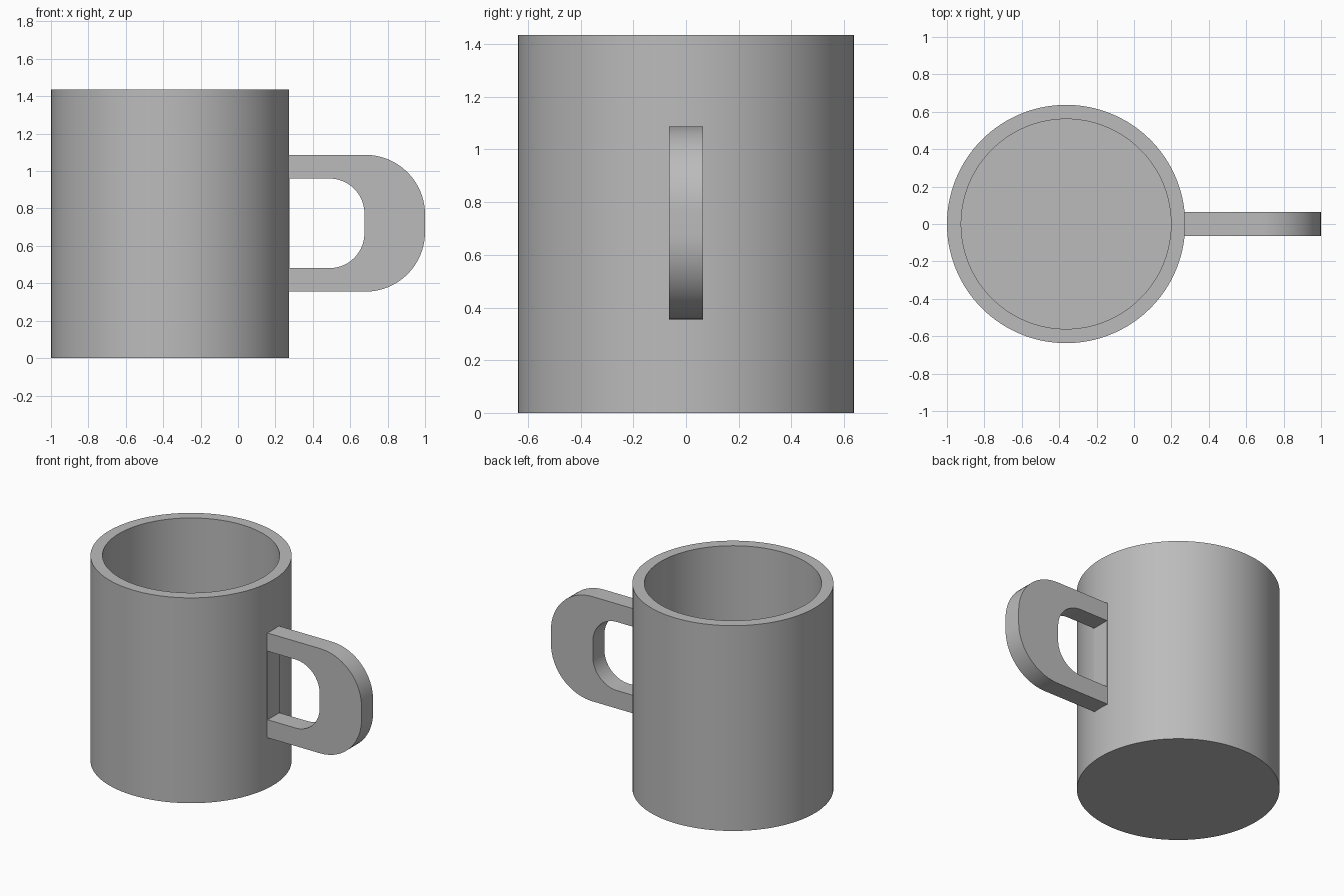
import bpy, bmesh
from math import cos, sin, pi, radians

if "Cube" in bpy.data.objects:
    bpy.data.objects.remove(bpy.data.objects["Cube"])

grey = bpy.data.materials.new("plain grey")
grey.use_nodes = True
colour = (0.5, 0.5, 0.5, 1)
grey.diffuse_color = colour
grey.node_tree.nodes["Principled BSDF"].inputs["Base Color"].default_value = colour


def finish(name, bm):
    bmesh.ops.recalc_face_normals(bm, faces=bm.faces)
    mesh = bpy.data.meshes.new(name)
    bm.to_mesh(mesh)
    bm.free()
    mesh.materials.append(grey)
    obj = bpy.data.objects.new(name, mesh)
    bpy.context.collection.objects.link(obj)
    bpy.ops.object.select_all(action="DESELECT")
    obj.select_set(True)
    bpy.context.view_layer.objects.active = obj
    bpy.ops.object.shade_smooth_by_angle(angle=radians(30))
    return obj


def bridge(bm, a, b):
    """Join two closed rings of vertices with quads."""
    n = len(a)
    for i in range(n):
        j = (i + 1) % n
        bm.faces.new((a[i], a[j], b[j], b[i]))


# Cup body: outer wall, flat rim, inner wall and floor
RADIUS, INNER, HEIGHT, FLOOR, SIDES = 0.637, 0.561, 1.435, 0.08, 128
CENTRE = RADIUS - 1
bm = bmesh.new()
rings = []
for r, z in ((RADIUS, 0), (RADIUS, HEIGHT), (INNER, HEIGHT), (INNER, FLOOR)):
    rings.append([bm.verts.new((CENTRE + r * cos(2 * pi * i / SIDES),
                                r * sin(2 * pi * i / SIDES), z)) for i in range(SIDES)])
for low, high in zip(rings, rings[1:]):
    bridge(bm, low, high)
bm.faces.new(rings[0])
bm.faces.new(rings[-1])
finish("cup_body", bm)


def d_outline(left, right, low, high, radius, steps=20):
    """D shape in x and z: square on the left, rounded corners on the right."""
    points = [(left, low)]
    for z, start in ((low + radius, -pi / 2), (high - radius, 0)):
        for i in range(steps + 1):
            a = start + pi / 2 * i / steps
            points.append((right - radius + radius * cos(a), z + radius * sin(a)))
    return points + [(left, high)]


# Handle: flat D-shaped loop, its straight side set into the cup wall
outer = d_outline(0.22, 1.0, 0.355, 1.087, 0.32)
inner = d_outline(0.2745, 0.676, 0.481, 0.96, 0.187)
HALF = 0.064
bm = bmesh.new()
loops = [[bm.verts.new((x, y, z)) for x, z in outline]
         for outline, y in ((outer, -HALF), (outer, HALF), (inner, HALF), (inner, -HALF))]
for i in range(4):
    bridge(bm, loops[i], loops[(i + 1) % 4])
finish("handle", bm)
